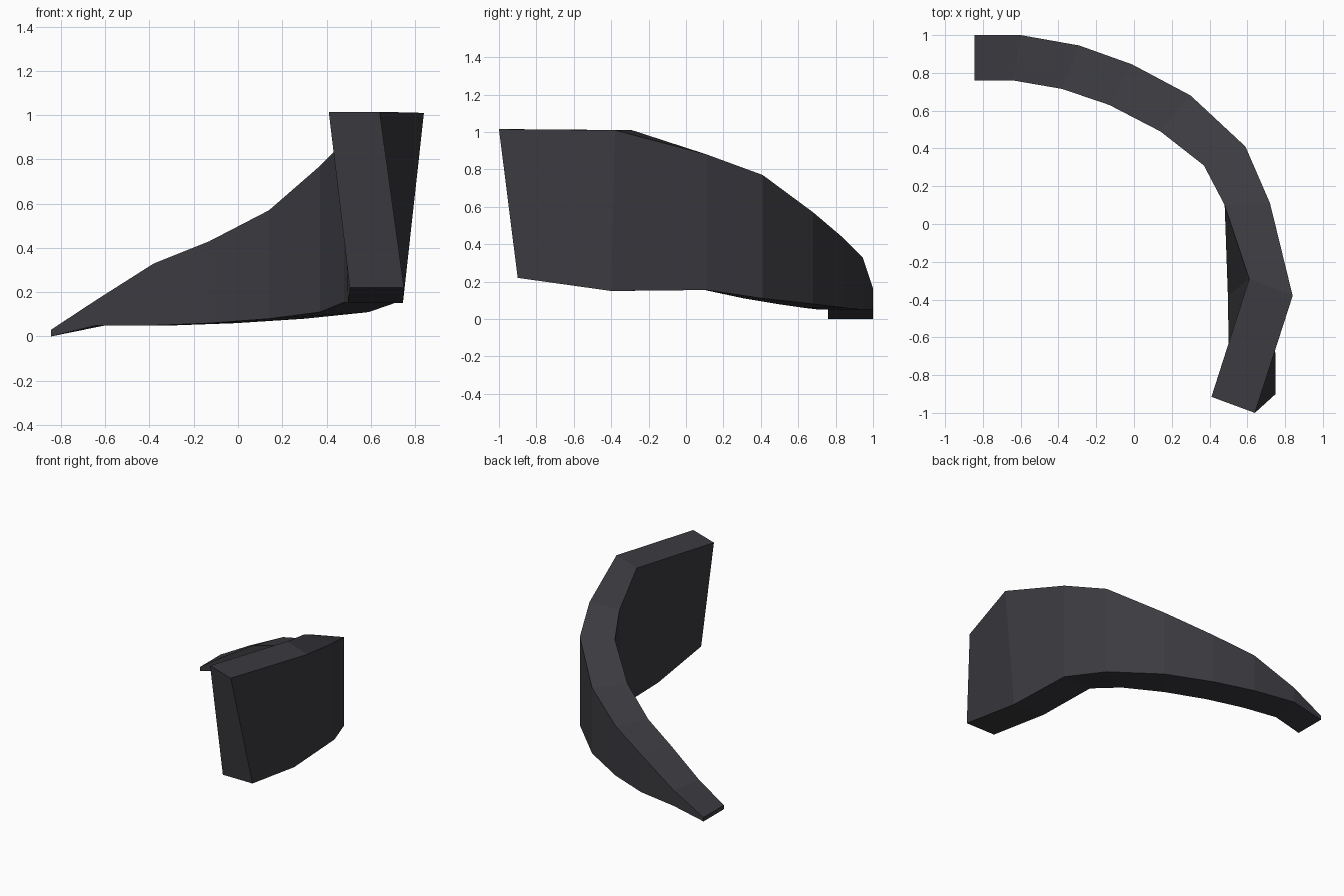
import bpy, bmesh

if "Cube" in bpy.data.objects:
    bpy.data.objects.remove(bpy.data.objects["Cube"])

# Stations along the curve: outer x, outer y, inner x, inner y, top z, bottom z
stations = [
    (-0.845, 1.00, -0.845, 0.76, 0.03, 0.00),
    (-0.60, 1.00, -0.64, 0.76, 0.165, 0.05),
    (-0.29, 0.945, -0.38, 0.715, 0.33, 0.05),
    (-0.01, 0.845, -0.13, 0.63, 0.43, 0.06),
    (0.30, 0.68, 0.14, 0.49, 0.57, 0.08),
    (0.59, 0.41, 0.37, 0.31, 0.77, 0.11),
    (0.72, 0.11, 0.48, 0.10, 0.88, 0.155),
    (0.84, -0.38, 0.61, -0.29, 1.01, 0.15),
    (0.64, -1.00, 0.41, -0.915, 1.015, 0.22),
]
# The last two stations lean: their lower edge has its own plan position
lower_edge = {7: (0.745, -0.40, 0.497, -0.38), 8: (0.75, -0.90, 0.505, -0.90)}

material = bpy.data.materials.new("dark slate")
material.diffuse_color = (0.044, 0.044, 0.052, 1)
material.use_nodes = True
material.node_tree.nodes["Principled BSDF"].inputs["Base Color"].default_value = material.diffuse_color

# Curved tapering blade: loft four-sided sections and cap both ends
bm = bmesh.new()
rings = []
for i, (ox, oy, ix, iy, top, bottom) in enumerate(stations):
    bx, by, cx, cy = lower_edge.get(i, (ox, oy, ix, iy))
    rings.append([bm.verts.new(p) for p in (
        (ox, oy, top), (ix, iy, top), (cx, cy, bottom), (bx, by, bottom))])
for a, b in zip(rings, rings[1:]):
    for k in range(4):
        n = (k + 1) % 4
        bm.faces.new((a[k], a[n], b[n], b[k]))
bm.faces.new(rings[0])
bm.faces.new(rings[-1])
bmesh.ops.recalc_face_normals(bm, faces=bm.faces)

mesh = bpy.data.meshes.new("curved_blade")
bm.to_mesh(mesh)
bm.free()
mesh.materials.append(material)
blade = bpy.data.objects.new("curved_blade", mesh)
bpy.context.collection.objects.link(blade)
